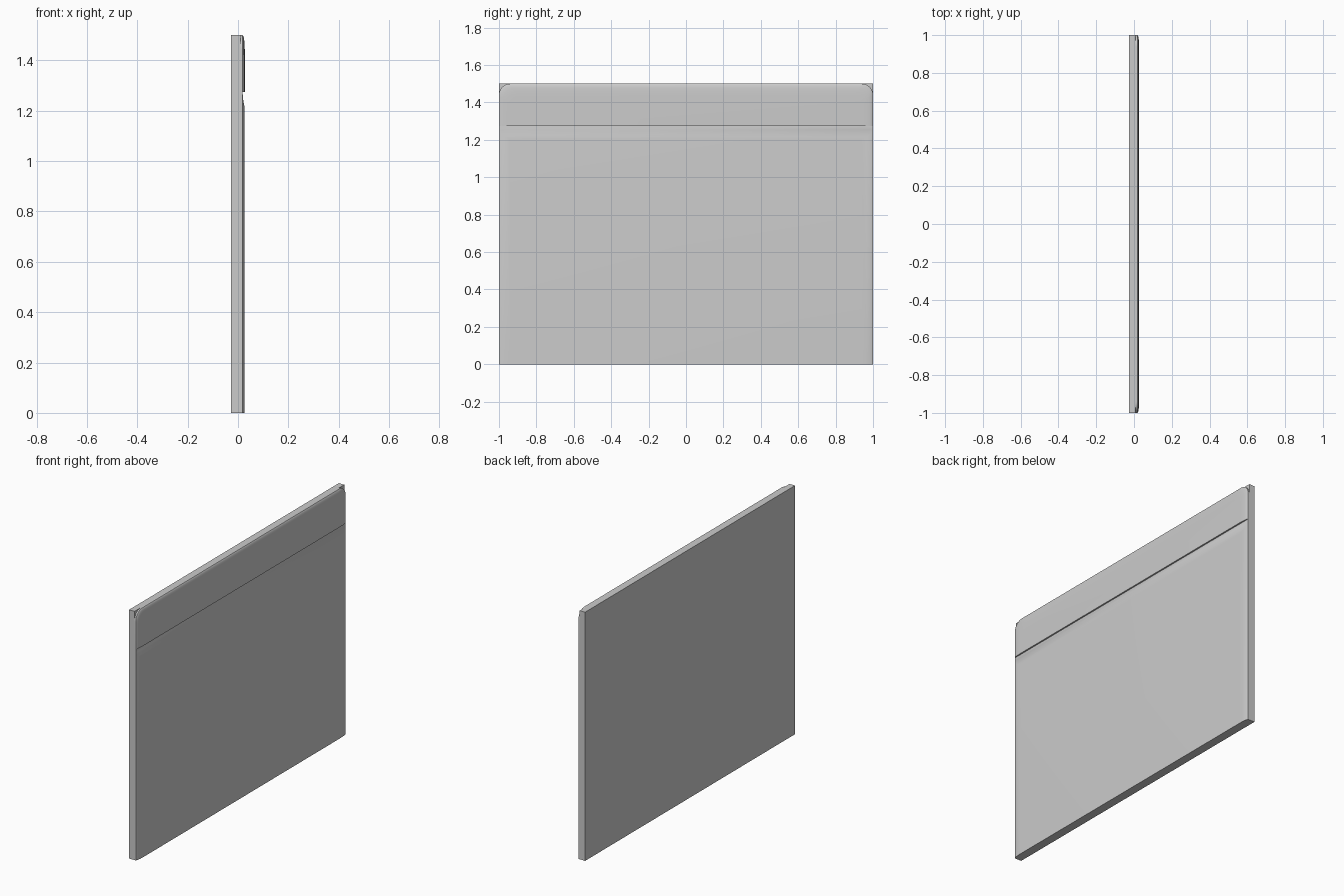
import bpy, bmesh, math

if "Cube" in bpy.data.objects:
    bpy.data.objects.remove(bpy.data.objects["Cube"])


def finish(bm, name, smooth=False):
    bmesh.ops.recalc_face_normals(bm, faces=bm.faces)
    mesh = bpy.data.meshes.new(name)
    bm.to_mesh(mesh)
    bm.free()
    ob = bpy.data.objects.new(name, mesh)
    bpy.context.collection.objects.link(ob)
    if smooth:
        bpy.ops.object.select_all(action='DESELECT')
        ob.select_set(True)
        bpy.context.view_layer.objects.active = ob
        bpy.ops.object.shade_smooth_by_angle(angle=math.radians(35))
    return ob


def outline(z0, z1, dy, dz, r):
    """Open arch outline (y, z): up one side, over the top, down the other."""
    half, top, n = 1 - dy, z1 - dz, 8 if r else 0
    arc = [(half - r + r * math.cos(a), top - r + r * math.sin(a))
           for a in (math.pi / 2 * i / max(n, 1) for i in range(n + 1))]
    if not r:
        arc = [(half, top)]
    side = [(half, z0)] + arc
    return side + [(-y, z) for y, z in reversed(side)]


def cushion(name, z0, z1, r, rings):
    """Padded panel lofted through rings of (side inset, top inset, x)."""
    bm = bmesh.new()
    loops = []
    for dy, dz, x in rings:
        loops.append([bm.verts.new((x, y, z)) for y, z in outline(z0, z1, dy, dz, r)])
    for a, b in zip(loops, loops[1:]):
        for i in range(len(a) - 1):
            bm.faces.new((a[i], a[i + 1], b[i + 1], b[i]))
    bm.faces.new(loops[0])
    bm.faces.new(loops[-1])
    # flat underside
    bm.faces.new([l[0] for l in loops] + [l[-1] for l in reversed(loops)])
    return finish(bm, name, True)


# Flat backing board
bm = bmesh.new()
bmesh.ops.create_cube(bm, size=1)
for v in bm.verts:
    v.co = (-0.009 + v.co.x * 0.036, v.co.y * 2, 0.75 + v.co.z * 1.5)
finish(bm, "backing_board")

# Large lower pad, its top edge rolling into the groove
cushion("lower_pad", 0, 1.275, 0, [
    (0, 0, 0.009), (0, 0, 0.018), (0.003, 0.02, 0.0195), (0.008, 0.035, 0.021),
    (0.018, 0.048, 0.0235), (0.035, 0.058, 0.0255), (0.06, 0.07, 0.0265)])

# Upper pad with rounded top corners and a sharp lower edge
cushion("upper_pad", 1.275, 1.5, 0.06, [
    (0, 0, 0.009), (0, 0, 0.018), (0.003, 0.003, 0.0205), (0.01, 0.01, 0.023),
    (0.022, 0.022, 0.025), (0.04, 0.04, 0.0262), (0.06, 0.06, 0.027)])
